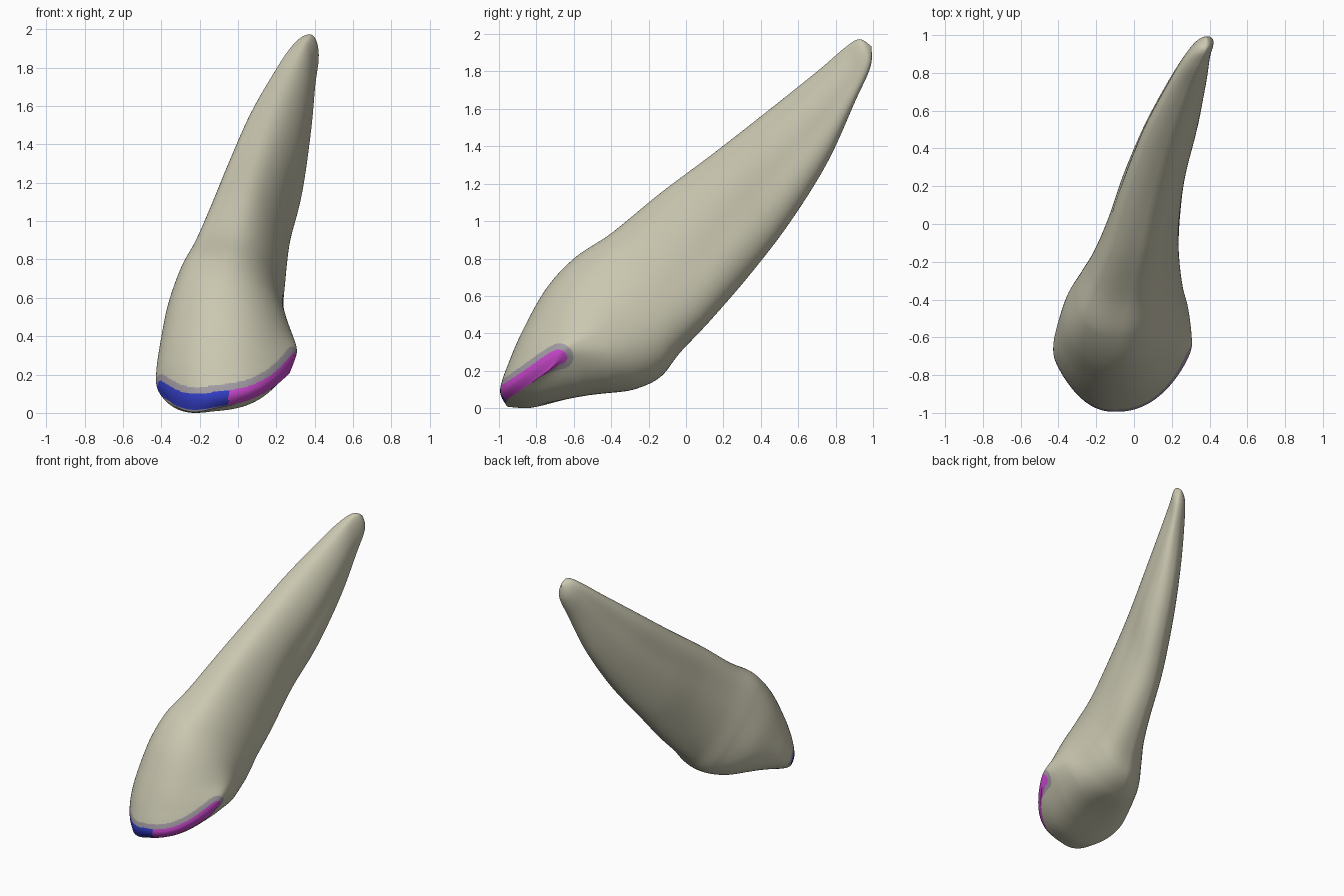
import bpy, bmesh, math
from mathutils import Vector

if "Cube" in bpy.data.objects:
    bpy.data.objects.remove(bpy.data.objects["Cube"])

# Four guide curves running from the biting edge to the root tip
FRONT = [(-.12,-.97,.02), (-.10,-1,.095), (-.09,-.95,.25), (-.08,-.87,.43), (-.08,-.75,.64),
         (-.07,-.60,.80), (-.03,-.40,.935), (.025,-.15,1.14), (.09,.15,1.365), (.175,.45,1.60),
         (.27,.70,1.80), (.34,.84,1.92), (.375,.92,1.968), (.385,.985,1.93)]
BACK = [(-.12,-.97,.02), (-.13,-.85,.003), (-.11,-.65,.025), (-.08,-.45,.06), (-.06,-.27,.10),
        (-.03,-.14,.165), (.01,-.04,.29), (.06,.12,.46), (.115,.34,.715), (.20,.55,.99),
        (.275,.75,1.31), (.35,.90,1.64), (.385,.98,1.82), (.385,.985,1.93)]
LEFT = [(-.38,-.78,.085), (-.42,-.72,.14), (-.425,-.66,.22), (-.405,-.58,.35), (-.37,-.47,.50),
        (-.31,-.36,.64), (-.235,-.22,.77), (-.157,-.03,.93), (-.07,.23,1.14), (.04,.50,1.39),
        (.16,.72,1.63), (.25,.86,1.81), (.32,.945,1.90), (.385,.985,1.93)]
RIGHT = [(.27,-.73,.205), (.302,-.66,.29), (.305,-.60,.33), (.29,-.50,.37), (.262,-.40,.43),
         (.243,-.27,.50), (.237,-.14,.60), (.25,.03,.76), (.283,.26,1.03), (.345,.50,1.28),
         (.388,.74,1.55), (.405,.88,1.75), (.42,.955,1.88), (.385,.985,1.93)]
LAST = len(FRONT) - 1
AROUND = 220


def spline(pts, u):
    """Catmull-Rom point on a guide curve."""
    i = min(int(u), LAST - 1)
    t = u - i
    p0, p1, p2, p3 = (Vector(pts[max(0, min(LAST, i + k))]) for k in (-1, 0, 1, 2))
    return .5 * (2*p1 + (p2 - p0)*t + (2*p0 - 5*p1 + 4*p2 - p3)*t*t
                 + (3*p1 - p0 - 3*p2 + p3)*t**3)


def bump(u, a, b):
    return math.sin(math.pi * (u - a) / (b - a)) ** 2 if a < u < b else 0


def surface(u, angle):
    """Tooth surface: u runs along the tooth, angle around it (0 = front)."""
    front, back = spline(FRONT, u), spline(BACK, u)
    mid = (front + back) / 2
    crown = max(0, min(1, (5 - u) / 2))
    c, s = math.cos(angle), math.sin(angle)
    fullness = .94 - (.18 * crown if c < 0 else 0)
    c = math.copysign(abs(c) ** fullness, c)
    s = math.copysign(abs(s) ** fullness, s)
    side = spline(RIGHT if s > 0 else LEFT, u) - mid
    p = mid + c * (front - mid)
    p.x += abs(s) * side.x
    p.y += abs(s) ** (2 + .3 * crown) * side.y
    p.z += abs(s) ** (2 + crown) * side.z
    # biting edge sits lower on the left than on the right
    p.z += .07 * max(0, 1 - u / 2) * s * (1 - s * s)
    # shallow root grooves and the hollow behind the crown
    p.x -= .012 * s * math.exp(-(c / .35) ** 2) * bump(u, 5, 12)
    if c < 0:
        p.z += .02 * c ** 4 * bump(u, .8, 4)
    return p


def material(name, rgb):
    m = bpy.data.materials.new(name)
    m.diffuse_color = (*rgb, 1)
    m.use_nodes = True
    m.node_tree.nodes["Principled BSDF"].inputs["Base Color"].default_value = m.diffuse_color
    return m


# Loft the rings, finer near the biting edge for crisp painted bands
steps = [i / 26 for i in range(78)] + [3 + i / 12 for i in range(12 * (LAST - 3) + 1)]
bm = bmesh.new()
rings = [[bm.verts.new(surface(u, 2 * math.pi * j / AROUND)) for j in range(AROUND)] for u in steps]

# Painted strip follows the biting edge; blue on the left, magenta on the right
strip = [surface(.7, math.radians(a)) for a in range(-80, 89, 2)]
for i in range(len(steps) - 1):
    for j in range(AROUND):
        k = (j + 1) % AROUND
        f = bm.faces.new((rings[i][j], rings[i][k], rings[i + 1][k], rings[i + 1][j]))
        f.smooth = True
        if steps[i] < 3 and math.cos(2 * math.pi * (j + .5) / AROUND) > -.5:
            mid = f.calc_center_median()
            d = min((mid - q).length for q in strip)
            if d < .043:
                f.material_index = 2 if mid.x < -.05 else 3
            elif d < .077:
                f.material_index = 1

# Close the edge and the tip, then stand it on the ground
bmesh.ops.remove_doubles(bm, verts=bm.verts, dist=.0003)
bmesh.ops.dissolve_degenerate(bm, edges=bm.edges, dist=.0001)
bmesh.ops.recalc_face_normals(bm, faces=bm.faces)
low = min(v.co.z for v in bm.verts)
ymid = (min(v.co.y for v in bm.verts) + max(v.co.y for v in bm.verts)) / 2
bmesh.ops.translate(bm, verts=bm.verts, vec=(0, -ymid, -low))

mesh = bpy.data.meshes.new("tooth")
bm.to_mesh(mesh)
bm.free()
for m in (material("ivory", (.59, .57, .435)), material("grey_border", (.36, .33, .37)),
          material("blue", (.035, .05, .58)), material("magenta", (.60, .065, .62))):
    mesh.materials.append(m)
tooth = bpy.data.objects.new("tooth", mesh)
bpy.context.collection.objects.link(tooth)
